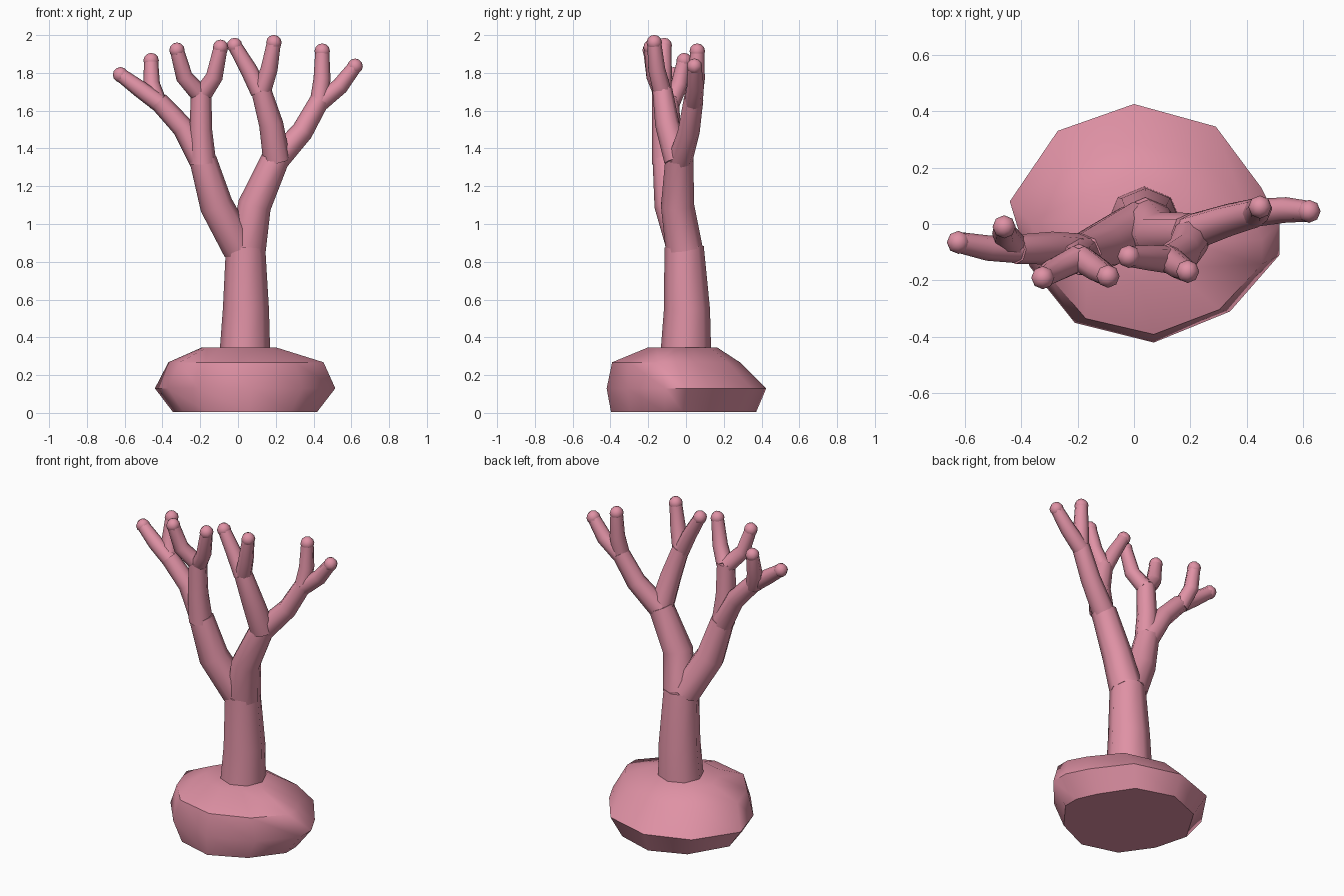
import bpy, bmesh, math
from mathutils import Vector

if "Cube" in bpy.data.objects:
    bpy.data.objects.remove(bpy.data.objects["Cube"])

pink = bpy.data.materials.new("coral pink")
pink.diffuse_color = (0.74, 0.285, 0.375, 1)
pink.use_nodes = True
pink.node_tree.nodes["Principled BSDF"].inputs["Base Color"].default_value = pink.diffuse_color


def finish(bm, name, angle=60):
    bmesh.ops.recalc_face_normals(bm, faces=bm.faces[:])
    me = bpy.data.meshes.new(name)
    bm.to_mesh(me)
    bm.free()
    me.materials.append(pink)
    ob = bpy.data.objects.new(name, me)
    bpy.context.collection.objects.link(ob)
    bpy.ops.object.select_all(action='DESELECT')
    ob.select_set(True)
    bpy.context.view_layer.objects.active = ob
    bpy.ops.object.shade_smooth_by_angle(angle=math.radians(angle))
    return ob


def loft(bm, rings):
    """Join rings of vertices and cap both ends."""
    n = len(rings[0])
    for a, b in zip(rings, rings[1:]):
        for i in range(n):
            j = (i + 1) % n
            bm.faces.new((a[i], a[j], b[j], b[i]))
    bm.faces.new(rings[0])
    bm.faces.new(rings[-1])


def limb(name, path, tip=0, sides=8):
    """Eight-sided tapering tube; path rows are x, y, z, radius."""
    bm = bmesh.new()
    pts = [Vector(p[:3]) for p in path]
    rings = []
    for k, p in enumerate(pts):
        t = (pts[min(k + 1, len(pts) - 1)] - pts[max(k - 1, 0)]).normalized()
        u = Vector((0, 1, 0)).cross(t).normalized()
        v = t.cross(u)
        r = path[k][3]
        ring = []
        for i in range(sides):
            a = math.tau * i / sides
            ring.append(bm.verts.new(p + r * (u * math.cos(a) + v * math.sin(a))))
        rings.append(ring)
    loft(bm, rings)
    finish(bm, name)
    if tip:  # rounded bud on the end
        bm = bmesh.new()
        bmesh.ops.create_uvsphere(bm, u_segments=8, v_segments=6, radius=tip)
        bmesh.ops.translate(bm, vec=pts[-1], verts=bm.verts[:])
        finish(bm, name + "_bud")


# Rock base: one outline scaled into stacked rings
outline = [(0, .425), (.29, .345), (.45, .13), (.515, 0), (.515, -.11), (.34, -.31),
           (.07, -.42), (-.21, -.35), (-.37, -.15), (-.44, .08), (-.27, .33)]
levels = [(0.005, .80, .91, .035, -.015), (.13, 1, 1, .035, 0),
          (.268, .86, .80, .04, -.055), (.345, .42, .44, .005, -.02)]
bm = bmesh.new()
loft(bm, [[bm.verts.new(((x - .035) * sx + cx, y * sy + cy, z)) for x, y in outline]
          for z, sx, sy, cx, cy in levels])
finish(bm, "rock_base", 50)

# Trunk
limb("trunk", [(.035, -.002, .26, .137), (.042, .005, .55, .122), (.04, -.01, .88, .104)])

# Main forks
limb("left_fork", [(.01, -.01, .87, .092), (-.115, -.08, 1.10, .088), (-.185, -.105, 1.34, .072)])
limb("right_fork", [(.05, -.01, .87, .098), (.088, -.045, 1.10, .088), (.2, -.035, 1.35, .074)])

# Secondary branches
limb("left_outer_branch", [(-.185, -.10, 1.32, .066), (-.29, -.085, 1.51, .058), (-.42, -.09, 1.65, .052)])
limb("left_inner_branch", [(-.185, -.11, 1.32, .07), (-.197, -.12, 1.5, .06), (-.195, -.125, 1.70, .054)])
limb("right_inner_branch", [(.205, -.045, 1.34, .072), (.175, -.1, 1.53, .064), (.122, -.125, 1.71, .053)])
limb("right_outer_branch", [(.205, -.03, 1.34, .066), (.34, .015, 1.49, .058), (.435, .04, 1.66, .052)])

# Twigs: start, middle, end
twigs = {
    "left_outer_low": ((-.41, -.09, 1.635), (-.52, -.085, 1.715), (-.622, -.065, 1.79)),
    "left_outer_high": ((-.42, -.085, 1.63), (-.458, -.035, 1.74), (-.46, -.01, 1.865)),
    "left_inner_a": ((-.205, -.125, 1.69), (-.285, -.165, 1.78), (-.323, -.19, 1.92)),
    "left_inner_b": ((-.185, -.125, 1.69), (-.125, -.165, 1.78), (-.092, -.185, 1.935)),
    "right_inner_a": ((.115, -.125, 1.70), (.055, -.12, 1.82), (-.018, -.115, 1.945)),
    "right_inner_b": ((.125, -.125, 1.70), (.165, -.155, 1.82), (.19, -.168, 1.96)),
    "right_outer_high": ((.43, .035, 1.65), (.445, .055, 1.77), (.446, .06, 1.915)),
    "right_outer_low": ((.435, .04, 1.645), (.54, .05, 1.73), (.62, .045, 1.835)),
}
for name, pts in twigs.items():
    limb(name + "_twig", [p + (r,) for p, r in zip(pts, (.049, .045, .037))], tip=.041)
